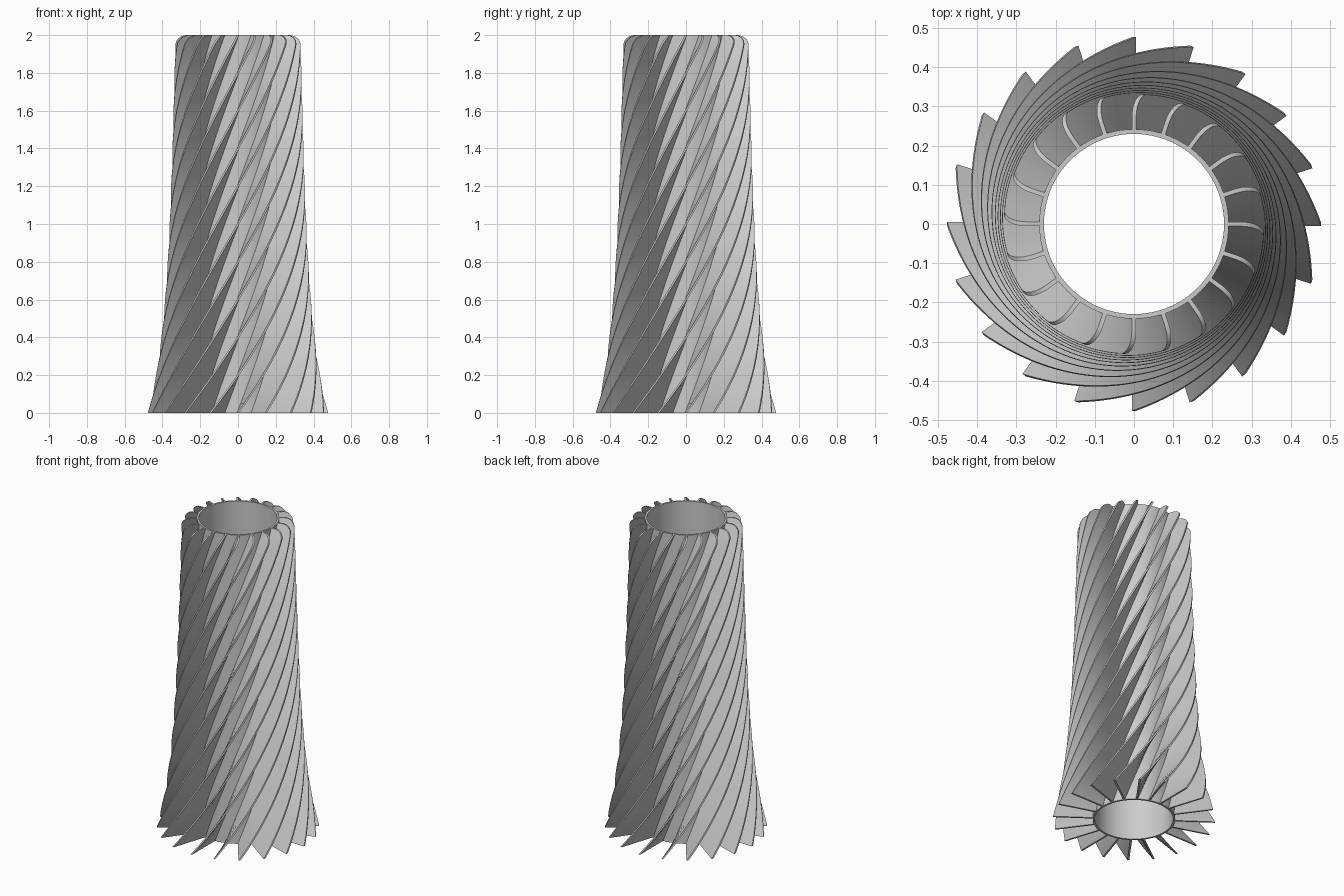
import bpy, bmesh, math

if "Cube" in bpy.data.objects:
    bpy.data.objects.remove(bpy.data.objects["Cube"], do_unlink=True)

HEIGHT, TWIST, FINS = 2.0, math.pi, 20
BORE, WALL, FIN_THICK = 0.23, 0.242, 0.011
ROUND_H, ROUND_W = 0.055, 0.06

grey = bpy.data.materials.new("plain_grey")
grey.use_nodes = True
grey.diffuse_color = (0.6, 0.6, 0.6, 1)
grey.node_tree.nodes["Principled BSDF"].inputs["Base Color"].default_value = (0.6, 0.6, 0.6, 1)


def add_object(name, mesh):
    obj = bpy.data.objects.new(name, mesh)
    bpy.context.collection.objects.link(obj)
    return obj


def finish_mesh(name, bm):
    bmesh.ops.recalc_face_normals(bm, faces=bm.faces)
    mesh = bpy.data.meshes.new(name)
    bm.to_mesh(mesh)
    bm.free()
    mesh.materials.append(grey)
    return mesh


def loft(bm, rings, closed=False):
    """Skin a list of equal vertex rings with quads."""
    rings = [[bm.verts.new(p) for p in ring] for ring in rings]
    pairs = list(zip(rings, rings[1:]))
    if closed:
        pairs.append((rings[-1], rings[0]))
    for a, b in pairs:
        for i in range(len(a)):
            j = (i + 1) % len(a)
            bm.faces.new((a[i], a[j], b[j], b[i]))
    if not closed:
        bm.faces.new(rings[0])
        bm.faces.new(rings[-1])


def fin_radius(z):
    """Flared foot, gentle taper and rounded top shoulder."""
    r = 0.375 - 0.0225 * z + 0.102 * math.exp(-z / 0.42)
    k = max(0, (z - HEIGHT + ROUND_H) / ROUND_H)
    return r - ROUND_W * (1 - math.sqrt(max(0, 1 - k * k)))


def fin_section(z):
    a = TWIST * z / HEIGHT
    c, s, t = math.cos(a), math.sin(a), FIN_THICK / 2
    r0, r1 = (BORE + WALL) / 2, fin_radius(z)
    corners = ((r0, -t), (r1, -t), (r1, t), (r0, t))
    return [(u * c - v * s, u * s + v * c, z) for u, v in corners]


# Hollow central tube
bm = bmesh.new()
SIDES = 96
outline = ((BORE, 0), (WALL, 0), (WALL, HEIGHT), (BORE, HEIGHT))
angles = [2 * math.pi * i / SIDES for i in range(SIDES)]
loft(bm, [[(r * math.cos(a), r * math.sin(a), z) for r, z in outline]
          for a in angles], closed=True)
parts = [add_object("tube", finish_mesh("tube", bm))]

# Twisted fins, one shared mesh turned around the tube
straight = HEIGHT - ROUND_H
levels = [straight * i / 80 for i in range(80)]
levels += [straight + ROUND_H * math.sin(math.pi / 2 * i / 10) for i in range(11)]
bm = bmesh.new()
loft(bm, [fin_section(z) for z in levels])
fin_mesh = finish_mesh("fin", bm)
for i in range(FINS):
    fin = add_object(f"fin_{i + 1}", fin_mesh)
    fin.rotation_euler.z = 2 * math.pi * i / FINS
    parts.append(fin)

# Smooth faces with crisp edges
bpy.ops.object.select_all(action='DESELECT')
for obj in parts[:2]:
    obj.select_set(True)
bpy.context.view_layer.objects.active = parts[0]
bpy.ops.object.shade_smooth_by_angle(angle=math.radians(30))
